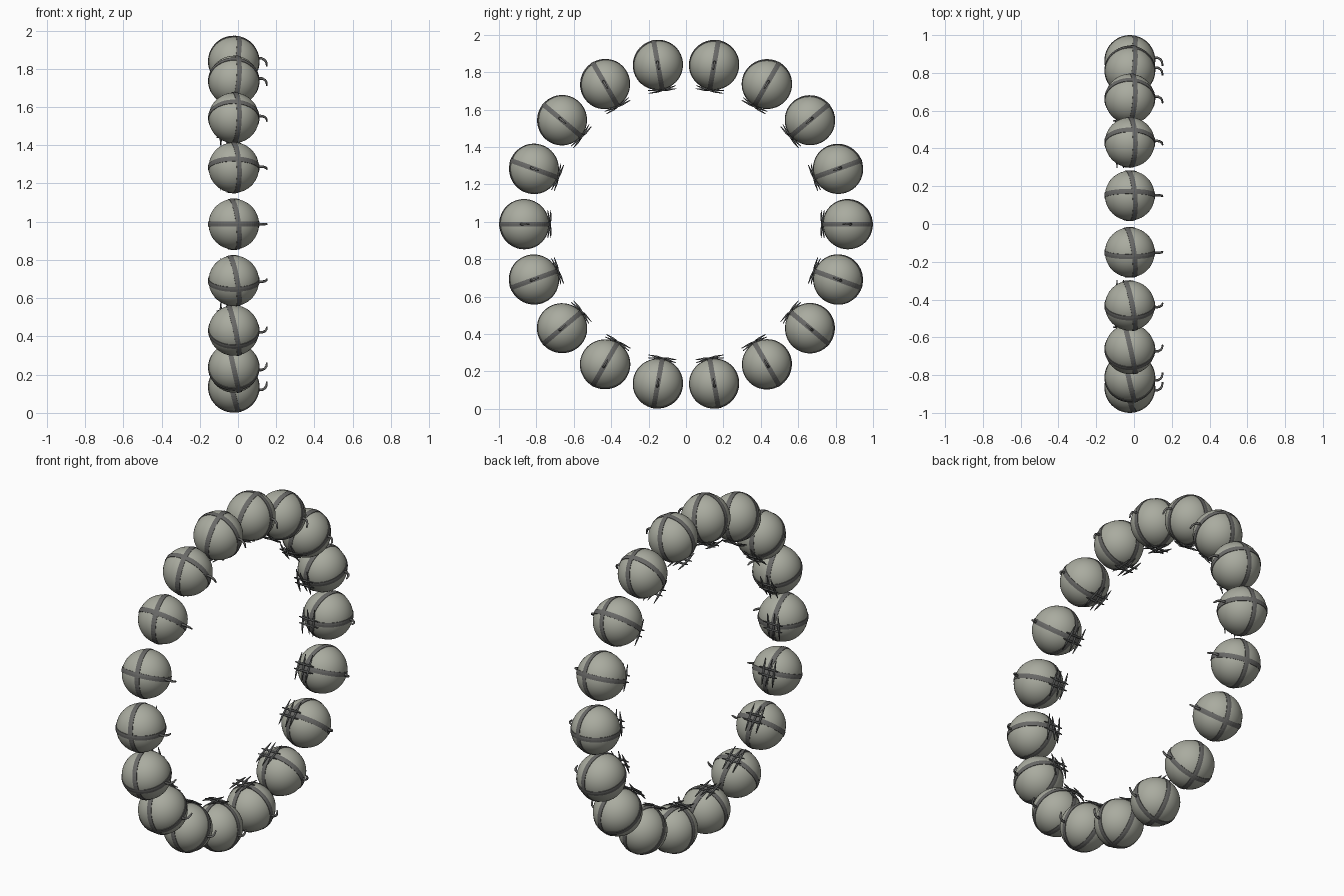
import bpy, bmesh, math
from mathutils import Vector, Matrix

if "Cube" in bpy.data.objects:
    bpy.data.objects.remove(bpy.data.objects["Cube"])

N, RING, R = 18, 0.865, 0.132
CX, CZ = -0.022, 0.987


def mat(name, c):
    m = bpy.data.materials.new(name)
    m.diffuse_color = (*c, 1)
    m.use_nodes = True
    m.node_tree.nodes["Principled BSDF"].inputs["Base Color"].default_value = m.diffuse_color
    return m


pale = mat("pale grey green", (0.40, 0.41, 0.35))
dark = mat("dark grey", (0.14, 0.14, 0.135))
twig = mat("charcoal grey", (0.085, 0.088, 0.088))


def finish(bm, name, material, smooth=True):
    bmesh.ops.recalc_face_normals(bm, faces=bm.faces[:])
    me = bpy.data.meshes.new(name)
    bm.to_mesh(me)
    bm.free()
    me.materials.append(material)
    for p in me.polygons:
        p.use_smooth = smooth
    return me


# local bead axes: x = ring axis, y = outward, z = along the ring
def band(bm, normal, width=0.026, seg=48):
    n = Vector(normal).normalized()
    a = n.orthogonal().normalized()
    b = n.cross(a)
    h = width / 2
    r = math.sqrt(0.1345 ** 2 - h * h)
    prof = [(R - 0.004, -h), (r, -h), (0.135, 0), (r, h), (R - 0.004, h)]
    rows = []
    for i in range(seg):
        t = 2 * math.pi * i / seg
        d = a * math.cos(t) + b * math.sin(t)
        rows.append([bm.verts.new(d * q + n * w) for q, w in prof])
    for i in range(seg):
        p, q = rows[i], rows[(i + 1) % seg]
        for j in range(4):
            bm.faces.new((p[j], p[j + 1], q[j + 1], q[j]))


def tube(bm, pts, radii, side=6):
    pts = [Vector(p) for p in pts]
    rows = []
    for i, p in enumerate(pts):
        d = (pts[min(i + 1, len(pts) - 1)] - pts[max(i - 1, 0)]).normalized()
        ref = Vector((0, 1, 0)) if abs(d.y) < 0.7 else Vector((0, 0, 1))
        a = d.cross(ref).normalized()
        b = d.cross(a)
        rows.append([bm.verts.new(p + (a * math.cos(k * math.tau / side)
                     + b * math.sin(k * math.tau / side)) * radii[i]) for k in range(side)])
    for p, q in zip(rows, rows[1:]):
        for k in range(side):
            m = (k + 1) % side
            bm.faces.new((p[k], p[m], q[m], q[k]))
    bm.faces.new(rows[0])
    bm.faces.new(rows[-1])


# bead
bm = bmesh.new()
bmesh.ops.create_uvsphere(bm, u_segments=40, v_segments=24, radius=R)
bead = finish(bm, "bead", pale)

# two crossing straps
bm = bmesh.new()
band(bm, (0, 0, 1))
band(bm, (1, -0.19, -0.12))
straps = finish(bm, "straps", dark, False)

# curled hook on the side
bm = bmesh.new()
tube(bm, [(0.125, 0.016, 0), (0.148, 0.015, 0), (0.163, 0.006, 0),
          (0.171, -0.008, 0), (0.173, -0.028, 0)], [0.0075, 0.007, 0.0065, 0.006, 0.004])
hook = finish(bm, "hook", dark)

# lattice of thin twigs on the inner side
bm = bmesh.new()
for x, tilt in ((-0.068, 0.008), (-0.034, -0.008), (0.0, 0.008)):
    tube(bm, [(x, -0.134 - tilt, -0.075), (x, -0.137 - tilt / 2, -0.03),
              (x, -0.137 + tilt / 2, 0.03), (x, -0.134 + tilt, 0.075)],
         [0.002, 0.006, 0.006, 0.002])
for z in (-0.018, 0.018):
    tube(bm, [(-0.09, -0.137, z), (-0.06, -0.139, z), (-0.005, -0.139, z),
              (0.03, -0.137, z)], [0.003, 0.006, 0.006, 0.003])
lattice = finish(bm, "twig_lattice", twig)

# repeat around the ring
for i in range(N):
    t = math.tau * i / N
    c, s = math.cos(t), math.sin(t)
    M = Matrix(((1, 0, 0, CX), (0, c, -s, RING * c), (0, s, c, CZ + RING * s), (0, 0, 0, 1)))
    for me in (bead, straps, hook, lattice):
        ob = bpy.data.objects.new(f"{me.name}_{i + 1}", me)
        ob.matrix_world = M
        bpy.context.collection.objects.link(ob)
